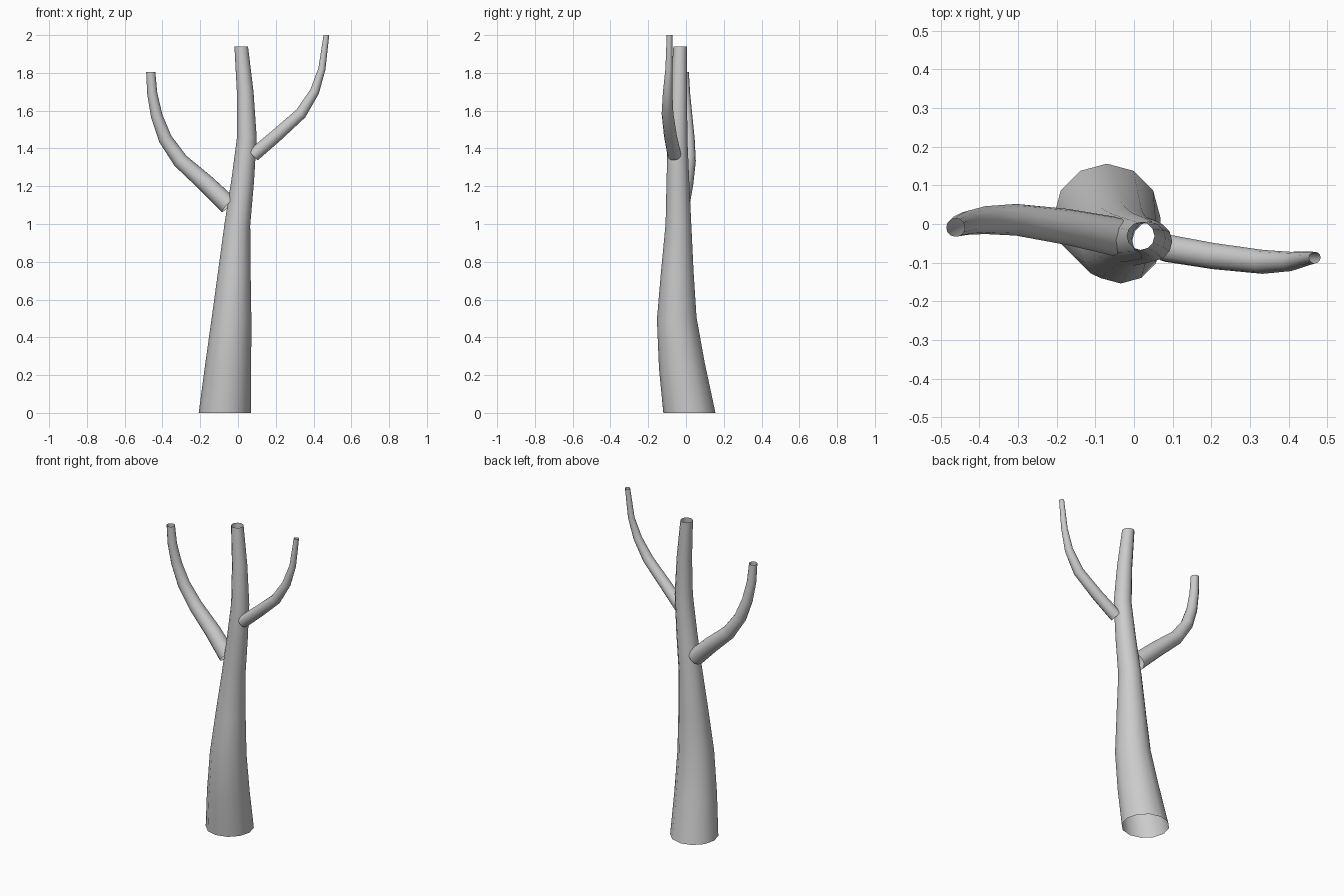
import bpy
import bmesh
import math
from mathutils import Vector

cube = bpy.data.objects.get("Cube")
if cube:
    bpy.data.objects.remove(cube, do_unlink=True)

SIDES = 12
UP = Vector((0, 0, 1))

bark = bpy.data.materials.new("grey_bark")
bark.use_nodes = True
GREY = (0.6, 0.6, 0.6, 1)
bark.diffuse_color = GREY
bark.node_tree.nodes["Principled BSDF"].inputs["Base Color"].default_value = GREY


def tube(name, path, level_start):
    """Open tapered tube through (x, y, z, radius) points, with a level top rim."""
    points = [Vector(p[:3]) for p in path]
    last = len(points) - 1
    bm = bmesh.new()
    rings = []
    for i, p in enumerate(points):
        if i == last or (i == 0 and level_start):
            direction = UP
        else:
            ahead = (points[i + 1] - p).normalized()
            behind = (p - points[i - 1]).normalized() if i else ahead
            direction = (ahead + behind).normalized()
        turn = UP.rotation_difference(direction)
        ring = []
        for k in range(SIDES):
            a = math.tau * k / SIDES
            spoke = Vector((math.cos(a), math.sin(a), 0)) * path[i][3]
            ring.append(bm.verts.new(p + turn @ spoke))
        rings.append(ring)
    for low, high in zip(rings, rings[1:]):
        for k in range(SIDES):
            n = (k + 1) % SIDES
            bm.faces.new((low[k], low[n], high[n], high[k])).smooth = True
    mesh = bpy.data.meshes.new(name)
    bm.to_mesh(mesh)
    bm.free()
    mesh.materials.append(bark)
    obj = bpy.data.objects.new(name, mesh)
    bpy.context.collection.objects.link(obj)
    return obj


# Leaning trunk, hollow at both ends
tube("trunk", [
    (-0.07, 0.018, 0, 0.138), (-0.052, -0.022, 0.25, 0.122),
    (-0.034, -0.049, 0.5, 0.105), (-0.019, -0.046, 0.75, 0.086),
    (-0.003, -0.04, 1.0, 0.068), (0.025, -0.043, 1.23, 0.06),
    (0.047, -0.045, 1.46, 0.052), (0.038, -0.038, 1.7, 0.044),
    (0.017, -0.031, 1.94, 0.036)], True)

# Thicker branch on the right
tube("right_branch", [
    (-0.05, -0.032, 1.1, 0.051), (-0.17, -0.008, 1.215, 0.047),
    (-0.305, 0.011, 1.335, 0.041), (-0.385, 0.01, 1.45, 0.036),
    (-0.43, 0.003, 1.57, 0.031), (-0.454, -0.005, 1.69, 0.027),
    (-0.462, -0.009, 1.805, 0.024)], False)

# Thinner branch on the left
tube("left_branch", [
    (0.082, -0.062, 1.365, 0.036), (0.205, -0.083, 1.47, 0.034),
    (0.333, -0.098, 1.585, 0.031), (0.405, -0.097, 1.7, 0.025),
    (0.444, -0.09, 1.82, 0.019), (0.468, -0.087, 2.0, 0.015)], False)
